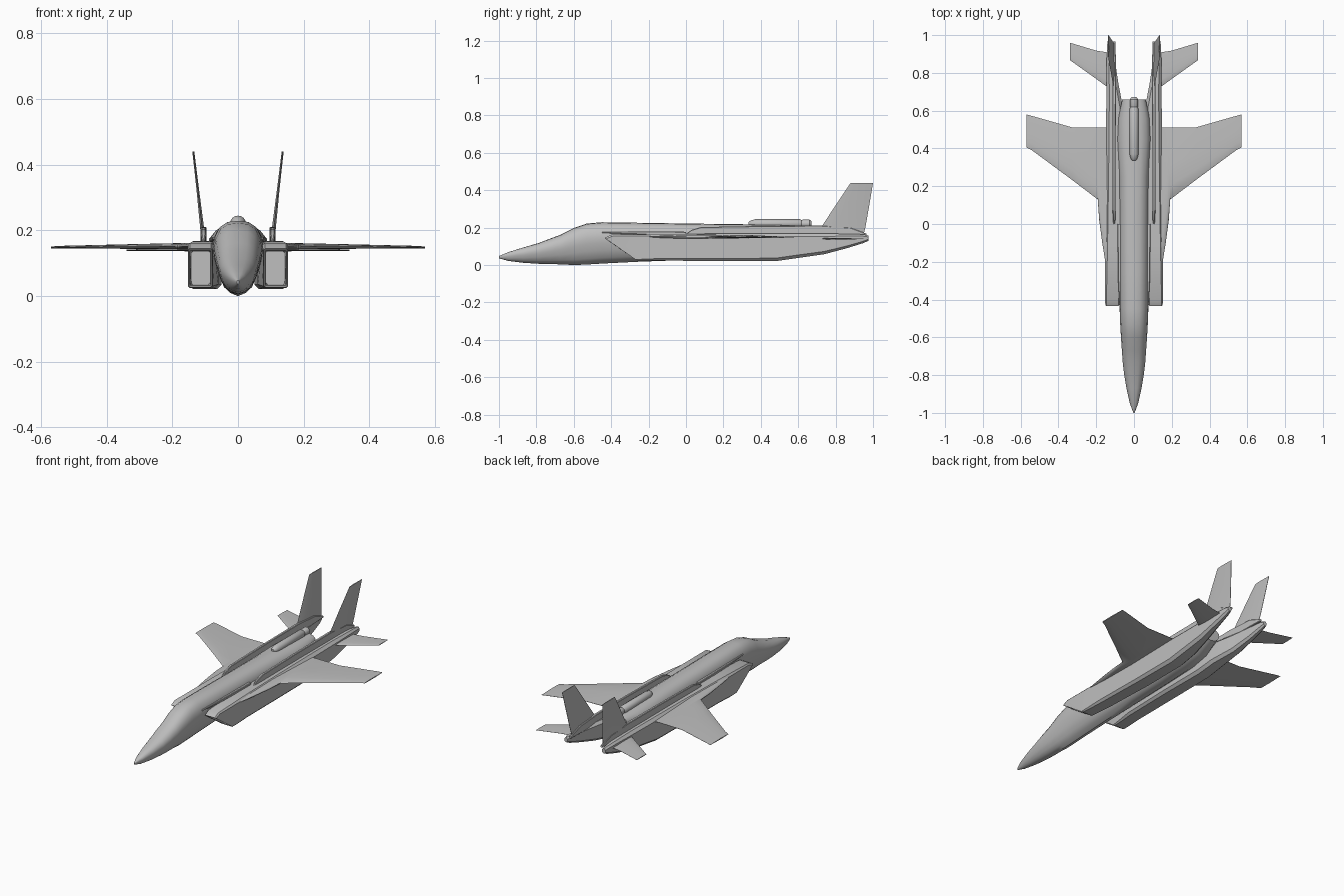
import bpy, bmesh, math

cube = bpy.data.objects.get("Cube")
if cube:
    bpy.data.objects.remove(cube, do_unlink=True)

grey = bpy.data.materials.new("airframe_grey")
grey.use_nodes = True
colour = (0.52, 0.52, 0.52, 1)
grey.diffuse_color = colour
grey.node_tree.nodes["Principled BSDF"].inputs["Base Color"].default_value = colour


def loft(name, rings, side=1, angle=35):
    """Skin a list of equal-length point rings and cap both ends."""
    bm = bmesh.new()
    rows = [[bm.verts.new((side * x, y, z)) for x, y, z in ring] for ring in rings]
    n = len(rows[0])
    for a, b in zip(rows, rows[1:]):
        for i in range(n):
            j = (i + 1) % n
            bm.faces.new((a[i], a[j], b[j], b[i]))
    bm.faces.new(rows[0])
    bm.faces.new(rows[-1])
    bmesh.ops.recalc_face_normals(bm, faces=bm.faces)
    mesh = bpy.data.meshes.new(name)
    bm.to_mesh(mesh)
    bm.free()
    obj = bpy.data.objects.new(name, mesh)
    bpy.context.collection.objects.link(obj)
    mesh.materials.append(grey)
    bpy.ops.object.select_all(action='DESELECT')
    obj.select_set(True)
    bpy.context.view_layer.objects.active = obj
    bpy.ops.object.shade_smooth_by_angle(angle=math.radians(angle))
    return obj


# Fuselage: one half section, scaled at each station (y, half width, bottom, top)
half = [(0, 0), (.35, .05), (.62, .14), (.84, .32), (.96, .5), (1, .64),
        (.93, .78), (.74, .91), (.42, .985), (0, 1)]
section = half + [(-x, z) for x, z in half[-2:0:-1]]
body = [(-1, .003, .036, .048), (-.95, .022, .022, .069), (-.87, .04, .012, .094),
        (-.79, .053, .007, .117), (-.73, .06, .005, .14), (-.67, .064, .004, .162),
        (-.6, .069, 0, .198), (-.53, .073, .003, .222), (-.45, .076, .008, .229),
        (-.25, .078, .018, .226), (0, .078, .027, .222), (.25, .079, .035, .219),
        (.45, .09, .05, .216), (.56, .083, .075, .213), (.66, .062, .13, .208)]
loft("fuselage", [[(x * w, y, lo + z * (hi - lo)) for x, z in section]
                  for y, w, lo, hi in body], angle=40)


# Spine pod with a small nozzle behind it
def disc(y, r, z, n=16):
    return [(r * math.cos(i * math.tau / n), y, z + r * math.sin(i * math.tau / n))
            for i in range(n)]


loft("spine_pod", [disc(y, r, .221) for y, r in
                   [(.335, .008), (.345, .017), (.37, .024), (.61, .024), (.62, .018)]])
loft("spine_pod_nozzle", [disc(y, r, .221) for y, r in
                          [(.61, .015), (.625, .022), (.66, .022), (.672, .013)]])


def box_ring(y, x0, x1, z0, z1, c, slant=0):
    """Chamfered rectangle; slant sweeps the lower edge backwards."""
    pts = [(x0 + c, z0), (x1 - c, z0), (x1, z0 + c), (x1, z1 - c),
           (x1 - c, z1), (x0 + c, z1), (x0, z1 - c), (x0, z0 + c)]
    return [(x, y + slant * (z1 - z) / (z1 - z0), z) for x, z in pts]


def airfoil(x, lead, trail, z, t):
    prof = [(0, 0), (.04, .5), (.2, .9), (.5, 1), (1, .12),
            (1, -.12), (.5, -1), (.2, -.9), (.04, -.5)]
    return [(x, lead + f * (trail - lead), z + h * t) for f, h in prof]


for label, side in (("left", 1), ("right", -1)):
    # Engine nacelle: hollow raked intake, then a boom tapering to the tail
    loft(label + "_nacelle", [
        box_ring(-.17, .086, .142, .036, .136, .004),
        box_ring(-.428, .083, .146, .033, .139, .003, .16),
        box_ring(-.435, .078, .152, .026, .145, .005, .17),
        box_ring(-.40, .074, .153, .024, .162, .007, .17),
        box_ring(-.12, .06, .152, .024, .166, .012),
        box_ring(.2, .05, .149, .021, .168, .014),
        box_ring(.48, .05, .148, .021, .168, .016),
        box_ring(.6, .055, .147, .038, .168, .016),
        box_ring(.74, .082, .146, .058, .168, .015),
        box_ring(.86, .1, .145, .09, .167, .012),
        box_ring(.95, .11, .142, .118, .164, .01),
        box_ring(.975, .116, .138, .13, .158, .008)], side, 30)

    # Shoulder slat between the nacelle and the forward fuselage
    loft(label + "_shoulder_slat", [
        box_ring(-.45, .066, .076, .172, .18, .003),
        box_ring(-.3, .066, .084, .165, .18, .003),
        box_ring(.0, .066, .088, .16, .178, .003)], side)

    # Wing with its root strake
    loft(label + "_wing", [airfoil(*s) for s in [
        (.13, -.25, .51, .152, .011), (.152, -.2, .51, .152, .010),
        (.168, -.1, .51, .152, .010), (.184, .02, .51, .152, .0095),
        (.192, .13, .51, .152, .009), (.33, .235, .512, .151, .007),
        (.54, .39, .572, .149, .004), (.57, .405, .58, .148, .003)]], side, 50)

    # Tailplane
    loft(label + "_tailplane", [airfoil(*s) for s in [
        (.12, .71, .905, .141, .005), (.2, .768, .918, .141, .004),
        (.34, .868, .96, .140, .002)]], side, 50)

    # Long ridge that carries the fin
    loft(label + "_fin_ridge", [
        box_ring(y, .105 - w, .105 + w, .155, top, .003) for y, w, top in
        [(0, .004, .167), (.03, .007, .188), (.08, .008, .203), (.4, .008, .209),
         (.72, .009, .211), (.88, .009, .2), (.965, .006, .168)]], side)

    # Outward-canted fin, thin and swept back
    fin = []
    for x, z, lead, trail, t in [(.105, .165, .69, .95, .008), (.109, .205, .725, .96, .006),
                                 (.122, .32, .80, .98, .004), (.136, .44, .88, 1, .003)]:
        fin.append([(x + h, y, z) for h, y in
                    [(0, lead), (t, lead + .3 * (trail - lead)), (.001, trail),
                     (-.001, trail), (-t, lead + .3 * (trail - lead))]])
    loft(label + "_fin", fin, side, 50)
